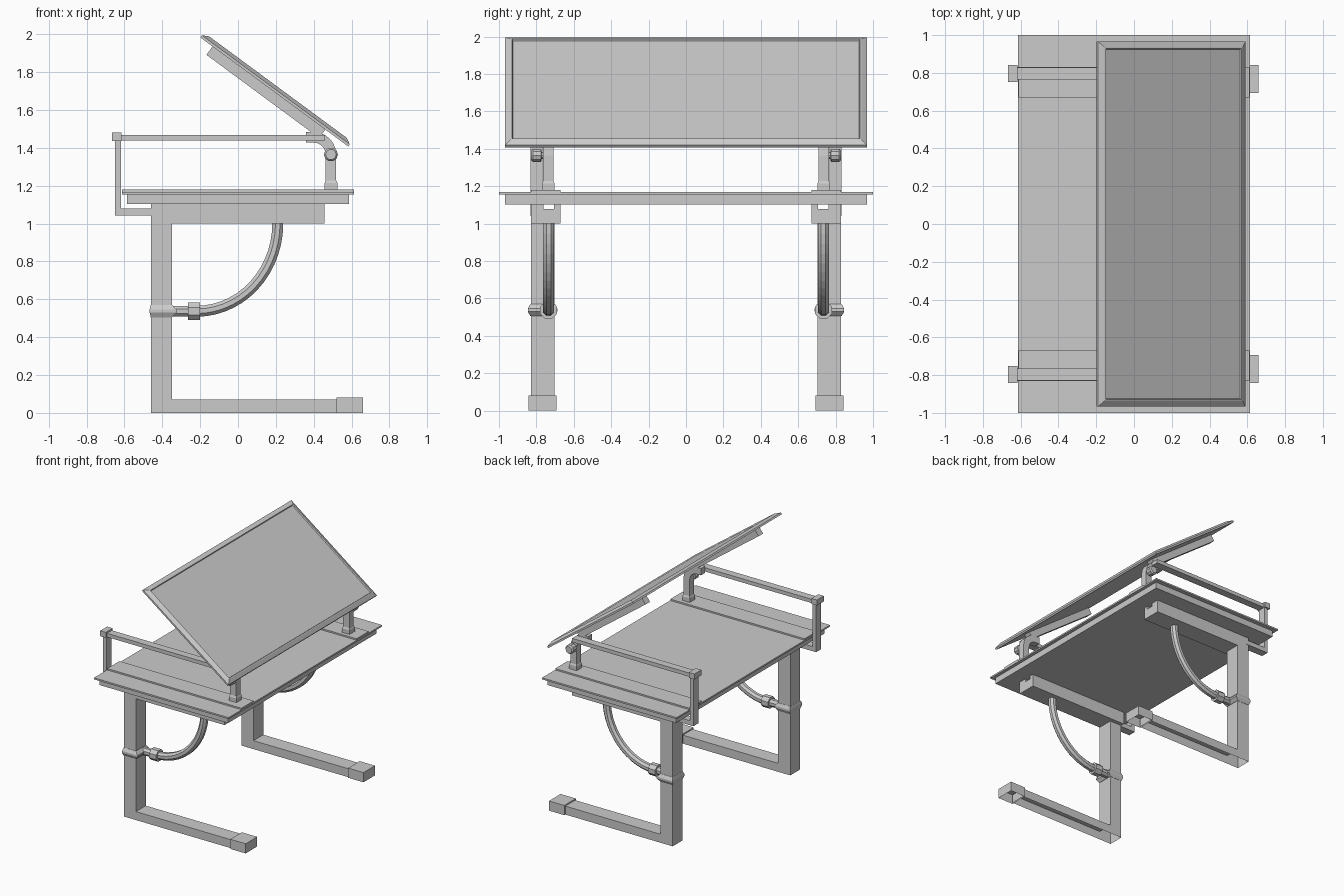
import bpy, bmesh
from math import sin, cos, pi, radians
from mathutils import Vector

if "Cube" in bpy.data.objects:
    bpy.data.objects.remove(bpy.data.objects["Cube"])


def loft(name, rings, mirror=False, open_bottom=False, smooth=False):
    """Skin a list of equal-length point rings and cap both ends."""
    bm = bmesh.new()
    vr = [[bm.verts.new(p) for p in r] for r in rings]
    n = len(vr[0])
    for a, b in zip(vr, vr[1:]):
        for i in range(n):
            j = (i + 1) % n
            bm.faces.new((a[i], a[j], b[j], b[i]))
    bm.faces.new(vr[0])
    bm.faces.new(vr[-1])
    bmesh.ops.recalc_face_normals(bm, faces=bm.faces)
    if open_bottom:
        low = [f for f in bm.faces if all(v.co.z < 1e-4 for v in f.verts)]
        bmesh.ops.delete(bm, geom=low, context='FACES')
    me = bpy.data.meshes.new(name)
    bm.to_mesh(me)
    bm.free()
    ob = bpy.data.objects.new(name, me)
    bpy.context.collection.objects.link(ob)
    if mirror:
        m = ob.modifiers.new("Mirror", 'MIRROR')
        m.use_axis = (False, True, False)
        m.use_clip = False
        m.use_mirror_merge = False
    return ob


def rect(x0, x1, y0, y1, z):
    return [(x0, y0, z), (x1, y0, z), (x1, y1, z), (x0, y1, z)]


def box(name, x, y, z, **kw):
    return loft(name, [rect(*x, *y, z[0]), rect(*x, *y, z[1])], **kw)


def prism_y(name, pts, y0, y1, **kw):
    return loft(name, [[(x, y, z) for x, z in pts] for y in (y0, y1)], **kw)


def sweep(name, path, y, r, sides, **kw):
    """Sweep a regular section along an (x, z) path in the plane y."""
    rings = []
    for i, p in enumerate(path):
        a, b = path[max(i - 1, 0)], path[min(i + 1, len(path) - 1)]
        t = Vector((b[0] - a[0], 0, b[1] - a[1])).normalized()
        nrm = Vector((-t.z, 0, t.x))
        c = Vector((p[0], y, p[1]))
        ring = []
        for k in range(sides):
            w = 2 * pi * (k + 0.5) / sides
            ring.append(c + (nrm * cos(w) + Vector((0, 1, 0)) * sin(w)) * r / cos(pi / sides))
        rings.append(ring)
    return loft(name, rings, **kw)


# Desk top: thin board, thicker core, raised side strips
box("desk_board", (-.614, .614), (-1, 1), (1.155, 1.168))
box("desk_core", (-.587, .587), (-.967, .967), (1.103, 1.157))
box("desk_side_strip", (-.612, .612), (.67, .83), (1.16, 1.18), mirror=True)

# L-shaped legs with hollow undersides, and foot caps
prism_y("leg", [(-.46, 0), (.53, 0), (.53, .07), (-.35, .07), (-.35, 1.0), (-.46, 1.0)],
        .702, .83, mirror=True, open_bottom=True)
box("foot_cap", (.52, .66), (.693, .843), (0, .08), mirror=True, open_bottom=True)

# Beam under the desk with a shallow groove along its top
beam = [(.67, 1), (.83, 1), (.83, 1.104), (.762, 1.104), (.762, 1.078), (.705, 1.078), (.705, 1.104), (.67, 1.104)]
loft("desk_beam", [[(x, y, z) for y, z in beam] for x in (-.46, .458)], mirror=True)

# Curved brace, its sleeve and the belt round the leg
arc = [(-.22 + .43 * cos(a), 1.0 - .463 * sin(a)) for a in [pi / 2 * i / 14 for i in range(15)]]
sweep("curved_brace", [(.21, 1.02)] + arc + [(-.37, .537)], .735, .029, 8, mirror=True)
sweep("brace_sleeve", [(-.265, .537), (-.20, .537)], .735, .045, 8, mirror=True)
loft("leg_belt", [rect(-.461, -.348, .70, .832, .505),
                  rect(-.467, -.325, .688, .846, .53),
                  rect(-.467, -.325, .688, .846, .545),
                  rect(-.461, -.348, .70, .832, .57)], mirror=True)

# Side rails: lower arm, upright, corner block and bar
prism_y("rail_bracket", [(-.44, 1.042), (-.44, 1.08), (-.618, 1.08), (-.618, 1.45), (-.65, 1.45), (-.65, 1.042)],
        .767, .832, mirror=True)
box("rail_corner", (-.667, -.616), (.753, .843), (1.437, 1.482), mirror=True)
box("rail_bar", (-.62, .46), (.765, .828), (1.438, 1.469), mirror=True)

# Panel supports: base socket, post with bent top, pivot bolt
c = .034
sock = [rect(.492 - w, .492 + w, .737 - w, .737 + w, z)
        for w, z in ((c, 1.165), (c, 1.215), (c - .006, 1.228))]
loft("post_socket", sock, mirror=True)
bend = [(.40 + .091 * cos(a), 1.365 + .091 * sin(a)) for a in [pi / 2 * i / 6 for i in range(7)]]
sweep("panel_post", [(.491, 1.2)] + bend + [(.36, 1.456)], .737, .028, 4, mirror=True)


def disc(r, y):
    return [(.491 + r * cos(pi / 5 * k), y, 1.365 + r * sin(pi / 5 * k)) for k in range(10)]


loft("pivot_bolt", [disc(.02, .75), disc(.02, .772), disc(.037, .775),
                    disc(.037, .818), disc(.028, .828)], mirror=True)

# Tilted panel, in slope coordinates (u up the slope, h above underside)
ANG = radians(36.4)
U = Vector((-cos(ANG), 0, sin(ANG)))
N = Vector((sin(ANG), 0, cos(ANG)))
O = Vector((.582, 0, 1.408))


def slope_rect(u0, u1, y0, y1, h):
    return [O + U * u + N * h + Vector((0, y, 0))
            for u, y in ((u0, y0), (u1, y0), (u1, y1), (u0, y1))]


prof = [(0, 0), (0, .014), (.03, .03), (.038, .032), (.042, .022)]
loft("tilting_panel", [slope_rect(d, .97 - d, d - .967, .967 - d, h) for d, h in prof])
loft("panel_strut", [slope_rect(.15, .89, .708, .766, -.055),
                     slope_rect(.15, .89, .708, .766, .005)], mirror=True)
